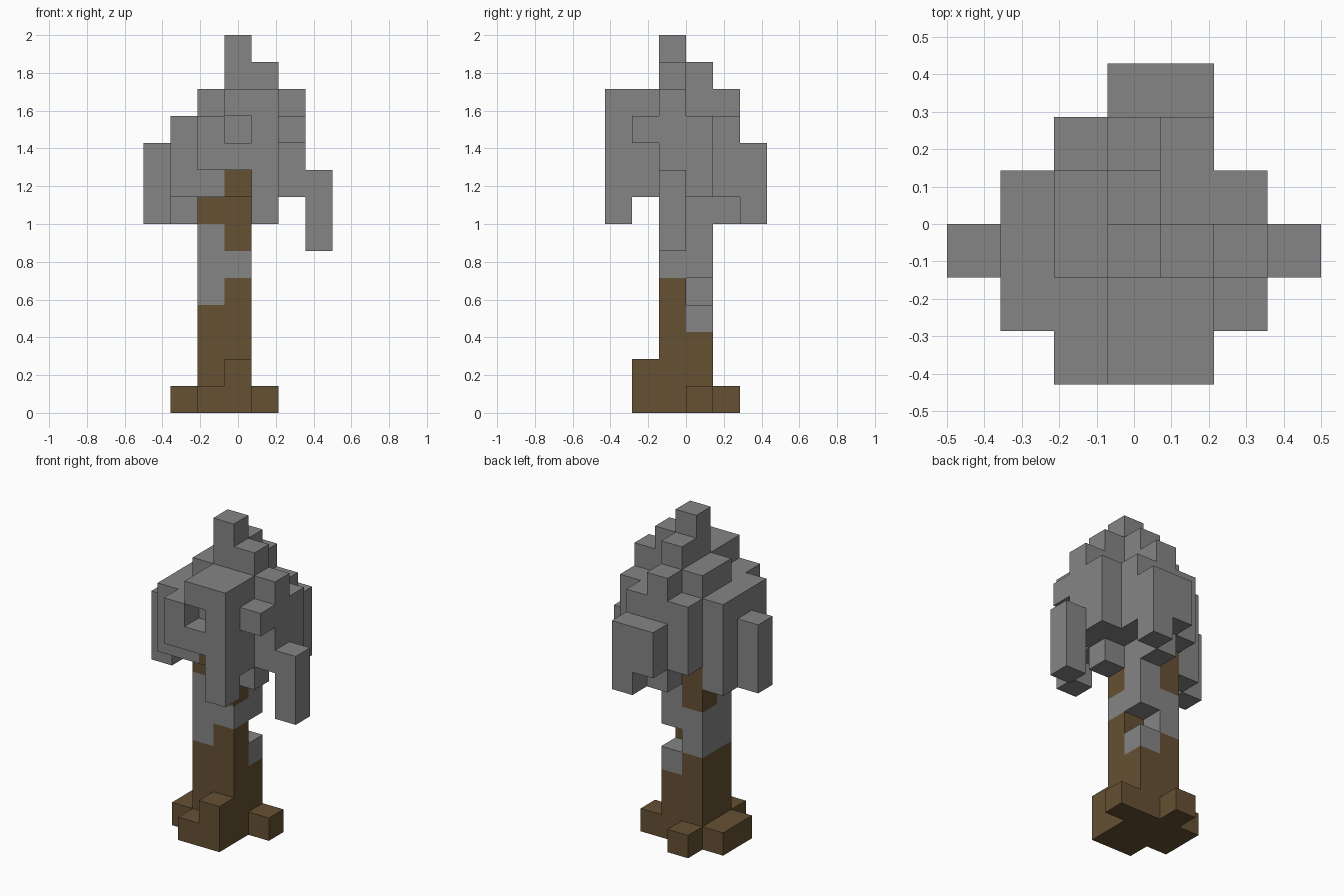
import bpy
import bmesh
from mathutils import Vector

cube = bpy.data.objects.get("Cube")
if cube:
    bpy.data.objects.remove(cube, do_unlink=True)

UNIT = 1 / 7                      # edge of one block
ORIGIN = Vector((3.5, 3, 0))      # grid point that sits on the world origin


def make_material(name, rgb):
    mat = bpy.data.materials.new(name)
    mat.use_nodes = True
    color = (*rgb, 1)
    mat.diffuse_color = color
    mat.node_tree.nodes["Principled BSDF"].inputs["Base Color"].default_value = color
    return mat


bark = make_material("brown bark", (0.13, 0.082, 0.033))
stone = make_material("grey", (0.235, 0.235, 0.235))


def box(x, y, z):
    """All grid cells in a box; each argument is one index or a (first, last) pair."""
    spans = [s if isinstance(s, tuple) else (s, s) for s in (x, y, z)]
    rx, ry, rz = [range(a, b + 1) for a, b in spans]
    return {(i, j, k) for i in rx for j in ry for k in rz}


def union(*boxes):
    return set().union(*(box(*b) for b in boxes))


# Roots around the foot of the trunk
roots = union(((2, 3), 1, 0), (3, 1, 1), (1, (2, 3), 0), (4, 3, 0), (2, 4, 0))

# Square trunk with one missing block and a short branch stub
trunk = union(((2, 3), (2, 3), (0, 7)), (3, (1, 2), 8)) - box(3, 3, 4)
grey_patches = union((2, 2, (4, 6)), (2, 3, (4, 5)), (3, 2, 5),
                     (3, 3, 3), (3, 3, (5, 7)))

# Stepped crown, with its hanging side, front and back clumps
crown_core = union(((2, 3), (2, 3), (8, 11)), (3, 2, (12, 13)), (3, 3, 12),
                   (4, 2, (7, 12)), (4, (3, 4), (8, 10)),
                   (3, 4, (7, 11)), (2, 4, (8, 10)))
crown_front = union(((3, 4), 1, (8, 11)), (2, 1, (8, 10)), (2, 0, (9, 10)),
                    (3, 0, (9, 11)), (4, 0, (7, 11))) - box(3, 0, 10)
crown_back = union((3, 5, (8, 9)), (4, 5, (7, 9)))
crown_low_x = union((1, (1, 3), (8, 10)), (1, 3, 7), (0, 2, (7, 9)))
crown_high_x = union((5, 2, (8, 11)), (5, 3, (8, 10)), (5, 1, 10), (6, 2, (6, 8)))
crown = (crown_core | crown_front | crown_back | crown_low_x | crown_high_x) - trunk

occupied = roots | trunk | crown


def build(name, cells, base, patches=frozenset(), patch_mat=None):
    """Skin the exposed sides of a set of cells, then merge flat regions."""
    bm = bmesh.new()
    for cell in sorted(cells):
        for axis in range(3):
            for side in (-1, 1):
                step = [0, 0, 0]
                step[axis] = side
                if tuple(c + s for c, s in zip(cell, step)) in occupied:
                    continue
                normal = Vector(step)
                u = Vector([float(a == (axis + 1) % 3) for a in range(3)])
                v = normal.cross(u)
                mid = Vector(cell) + Vector((0.5, 0.5, 0.5)) + normal / 2
                corners = [mid + (u * a + v * b) / 2
                           for a, b in ((-1, -1), (1, -1), (1, 1), (-1, 1))]
                face = bm.faces.new([bm.verts.new((p - ORIGIN) * UNIT) for p in corners])
                face.material_index = int(cell in patches)
    bmesh.ops.remove_doubles(bm, verts=bm.verts, dist=UNIT / 100)
    bmesh.ops.dissolve_limit(bm, angle_limit=0.01, verts=bm.verts, edges=bm.edges,
                             delimit={'MATERIAL', 'NORMAL'})
    mesh = bpy.data.meshes.new(name)
    mesh.materials.append(base)
    if patch_mat:
        mesh.materials.append(patch_mat)
    bm.to_mesh(mesh)
    bm.free()
    obj = bpy.data.objects.new(name, mesh)
    bpy.context.collection.objects.link(obj)
    return obj


build("roots", roots, bark)
build("trunk", trunk, bark, grey_patches, stone)
build("crown", crown, stone)
